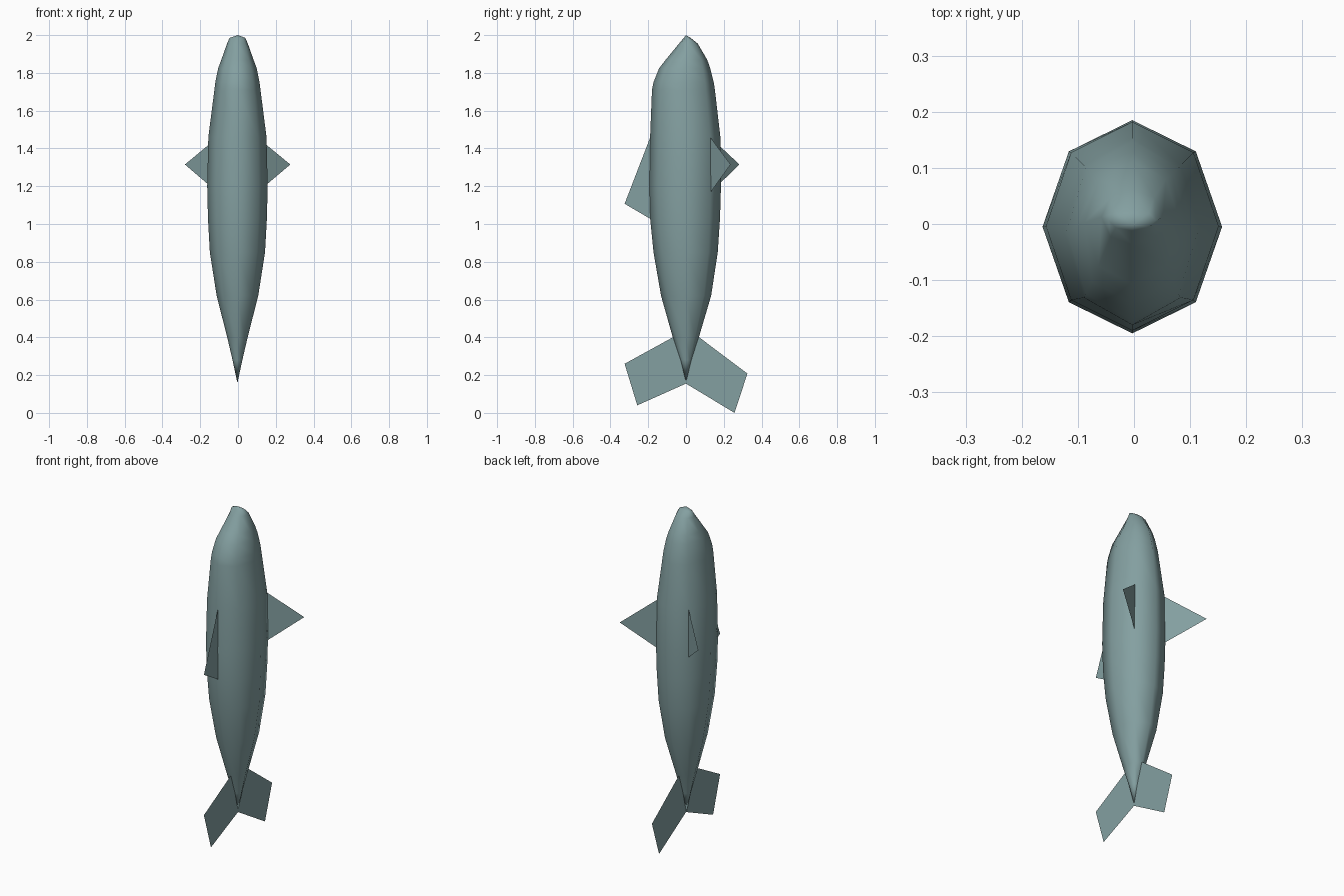
import bpy, bmesh, math

if "Cube" in bpy.data.objects:
    bpy.data.objects.remove(bpy.data.objects["Cube"])

skin = bpy.data.materials.new("grey_teal_skin")
skin.diffuse_color = (0.23, 0.35, 0.355, 1)
skin.use_nodes = True
skin.node_tree.nodes["Principled BSDF"].inputs["Base Color"].default_value = skin.diffuse_color


def make(name, verts, faces, smooth=False):
    me = bpy.data.meshes.new(name)
    me.from_pydata(verts, [], faces)
    me.materials.append(skin)
    ob = bpy.data.objects.new(name, me)
    bpy.context.collection.objects.link(ob)
    bm = bmesh.new()
    bm.from_mesh(me)
    bmesh.ops.recalc_face_normals(bm, faces=bm.faces)
    bm.to_mesh(me)
    bm.free()
    for p in me.polygons:
        p.use_smooth = smooth
    return ob


# Body: eight-sided loft, rows are (z, half width, front y, back y)
SIDES = 8
rows = [
    (1.985, 0.042, -0.012, 0.025), (1.955, 0.055, -0.037, 0.062),
    (1.87, 0.085, -0.107, 0.112), (1.825, 0.102, -0.142, 0.128),
    (1.75, 0.117, -0.172, 0.147), (1.71, 0.122, -0.18, 0.153),
    (1.46, 0.154, -0.19, 0.182), (1.20, 0.16, -0.195, 0.185),
    (1.03, 0.156, -0.19, 0.18), (0.85, 0.146, -0.172, 0.168),
    (0.62, 0.11, -0.132, 0.133), (0.40, 0.054, -0.07, 0.068),
    (0.28, 0.026, -0.03, 0.03),
]
verts, faces = [], []
for z, rx, y0, y1 in rows:
    for k in range(SIDES):
        a = math.tau * k / SIDES
        verts.append((-0.003 + rx * math.cos(a),
                      (y0 + y1) / 2 + (y1 - y0) / 2 * math.sin(a), z))
for r in range(len(rows) - 1):
    for k in range(SIDES):
        n = (k + 1) % SIDES
        a, b = r * SIDES, (r + 1) * SIDES
        faces.append((a + k, a + n, b + n, b + k))
# nose tip and tail tip
nose, end = len(verts), len(verts) + 1
verts += [(0, 0, 2.0), (-0.003, 0, 0.158)]
last = (len(rows) - 1) * SIDES
for k in range(SIDES):
    n = (k + 1) % SIDES
    faces.append((k, n, nose))
    faces.append((last + n, last + k, end))
make("body", verts, faces, True)

# Tail fin: two thin lobes
make("tail_fin", [(0, 0, 0.155), (0, -0.258, 0.04), (0, -0.325, 0.26),
                  (0, -0.07, 0.40), (0, 0.07, 0.40), (0, 0.325, 0.208),
                  (0, 0.257, 0.0)],
     [(0, 1, 2, 3), (0, 3, 4), (0, 4, 5, 6)])

# Fin on the front of the body
make("dorsal_fin", [(0, -0.185, 1.47), (0, -0.325, 1.107), (0, -0.185, 1.025)],
     [(0, 1, 2)])

# Pair of side fins, slightly different spread
for side, x, tip in (("right", 0.1, (0.277, 0.236, 1.315)),
                     ("left", -0.106, (-0.281, 0.283, 1.315))):
    make(side + "_side_fin", [(x, 0.128, 1.46), tip, (x, 0.128, 1.165)],
         [(0, 1, 2)])
